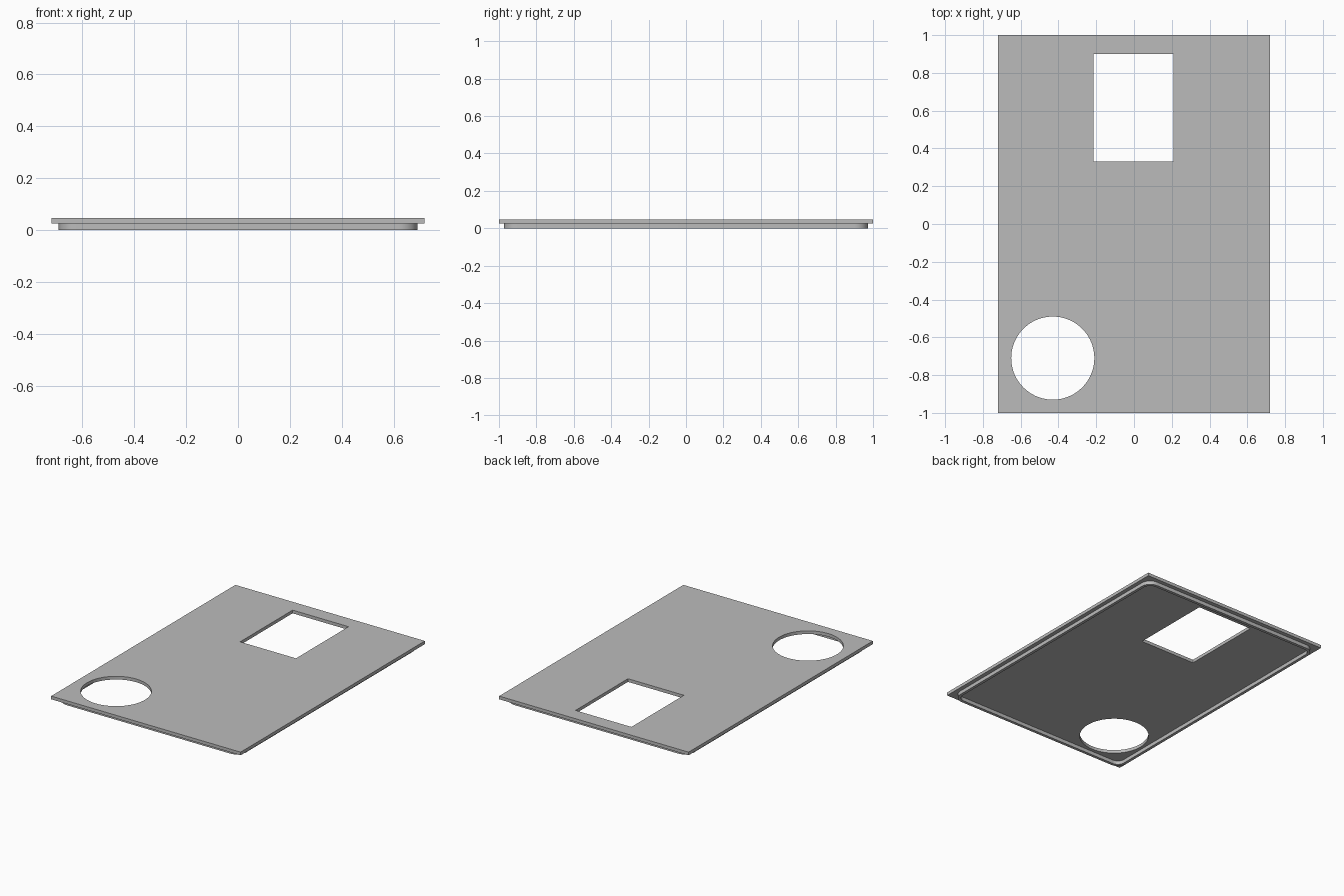
import bpy
import bmesh
from math import sin, cos, pi, radians

cube = bpy.data.objects.get("Cube")
if cube:
    bpy.data.objects.remove(cube, do_unlink=True)

GREY = (0.5, 0.5, 0.5, 1.0)
grey = bpy.data.materials.new("plain grey")
grey.use_nodes = True
grey.diffuse_color = GREY
grey.node_tree.nodes["Principled BSDF"].inputs["Base Color"].default_value = GREY


def rectangle(x0, x1, y0, y1):
    return [(x0, y0), (x1, y0), (x1, y1), (x0, y1)]


def arc(cx, cy, r, start, end, steps):
    angles = [start + (end - start) * i / steps for i in range(steps + 1)]
    return [(cx + r * cos(a), cy + r * sin(a)) for a in angles]


def rounded_rectangle(hx, hy, r):
    points = []
    for i, (sx, sy) in enumerate([(1, 1), (-1, 1), (-1, -1), (1, -1)]):
        points += arc(sx * (hx - r), sy * (hy - r), r, i * pi / 2, (i + 1) * pi / 2, 10)
    return points


def extruded_part(name, outlines, z0, z1):
    """Fill the first outline, leave the others as holes, extrude from z0 to z1."""
    curve = bpy.data.curves.new(name + " profile", "CURVE")
    curve.dimensions = "2D"
    curve.fill_mode = "BOTH"
    curve.extrude = (z1 - z0) / 2
    for outline in outlines:
        spline = curve.splines.new("POLY")
        spline.points.add(len(outline) - 1)
        for point, (x, y) in zip(spline.points, outline):
            point.co = (x, y, 0, 1)
        spline.use_cyclic_u = True
    helper = bpy.data.objects.new(name + " profile", curve)
    bpy.context.collection.objects.link(helper)
    bpy.context.view_layer.update()
    evaluated = helper.evaluated_get(bpy.context.evaluated_depsgraph_get())
    mesh = bpy.data.meshes.new_from_object(evaluated)
    bpy.data.objects.remove(helper, do_unlink=True)

    bm = bmesh.new()
    bm.from_mesh(mesh)
    bmesh.ops.remove_doubles(bm, verts=bm.verts, dist=0.0001)
    bmesh.ops.recalc_face_normals(bm, faces=bm.faces)
    bmesh.ops.translate(bm, verts=bm.verts, vec=(0, 0, (z0 + z1) / 2))
    bm.to_mesh(mesh)
    bm.free()
    mesh.materials.clear()
    mesh.materials.append(grey)

    part = bpy.data.objects.new(name, mesh)
    bpy.context.collection.objects.link(part)
    bpy.ops.object.select_all(action="DESELECT")
    part.select_set(True)
    bpy.context.view_layer.objects.active = part
    bpy.ops.object.shade_smooth_by_angle(angle=radians(30))
    return part


# Flat panel with a rectangular window and a round hole
window = rectangle(-0.215, 0.21, 0.33, 0.9)
round_hole = arc(-0.43, -0.71, 0.22, 0, 2 * pi, 72)[:-1]
extruded_part("panel", [rectangle(-0.72, 0.72, -1, 1), window, round_hole], 0.025, 0.047)

# Thin rounded lip hanging under the panel
WALL = 0.02
extruded_part("under_lip", [
    rounded_rectangle(0.692, 0.972, 0.07),
    rounded_rectangle(0.692 - WALL, 0.972 - WALL, 0.07 - WALL),
], 0, 0.025)
